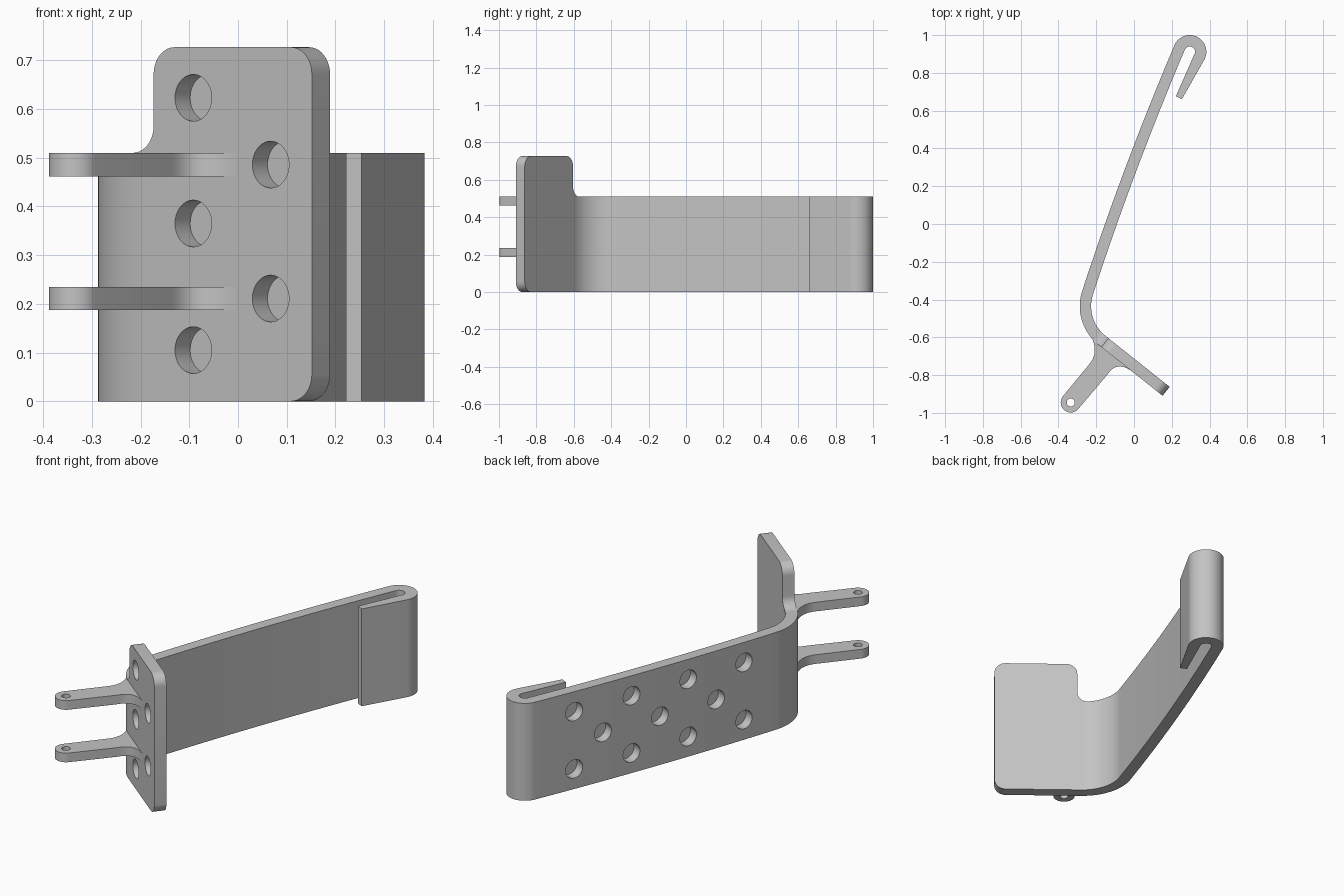
import bpy, bmesh
from math import cos, sin, radians
from mathutils import Vector, Matrix

if "Cube" in bpy.data.objects:
    bpy.data.objects.remove(bpy.data.objects["Cube"])

grey = bpy.data.materials.new("light_grey")
grey.use_nodes = True
grey.diffuse_color = (0.55, 0.55, 0.55, 1)
grey.node_tree.nodes["Principled BSDF"].inputs["Base Color"].default_value = grey.diffuse_color


def arc(c, r, start, end, n):
    angles = [radians(start + (end - start) * i / n) for i in range(n + 1)]
    return [Vector((c[0] + r * cos(a), c[1] + r * sin(a))) for a in angles]


def bezier(p, c, q, n=10):
    p, c, q = Vector(p), Vector(c), Vector(q)
    ts = [i / n for i in range(n + 1)]
    return [p * (1 - t) ** 2 + c * 2 * t * (1 - t) + q * t * t for t in ts]


def add_object(name, bm):
    mesh = bpy.data.meshes.new(name)
    bmesh.ops.recalc_face_normals(bm, faces=bm.faces[:])
    bm.to_mesh(mesh)
    bm.free()
    mesh.materials.append(grey)
    ob = bpy.data.objects.new(name, mesh)
    bpy.context.collection.objects.link(ob)
    return ob


def prism(name, outline, depth, matrix):
    """Extrude a flat outline along the local z axis of a matrix."""
    bm = bmesh.new()
    face = bm.faces.new([bm.verts.new((p[0], p[1], 0)) for p in outline])
    made = bmesh.ops.extrude_face_region(bm, geom=[face])["geom"]
    tops = [v for v in made if isinstance(v, bmesh.types.BMVert)]
    bmesh.ops.translate(bm, verts=tops, vec=(0, 0, depth))
    bm.transform(matrix)
    return add_object(name, bm)


def drill(ob, holes, radius, depth):
    """Cut round holes; each is a centre and an axis, reaching depth both ways."""
    bm = bmesh.new()
    for centre, axis in holes:
        turn = Vector(axis).to_track_quat("Z", "Y").to_matrix().to_4x4()
        bmesh.ops.create_cone(bm, cap_ends=True, segments=40, radius1=radius, radius2=radius,
                              depth=2 * depth, matrix=Matrix.Translation(centre) @ turn)
    cutter = add_object("hole_cutter", bm)
    cutter.hide_render = True
    mod = ob.modifiers.new("holes", "BOOLEAN")
    mod.operation, mod.solver, mod.object = "DIFFERENCE", "EXACT", cutter
    bpy.context.view_layer.objects.active = ob
    bpy.ops.object.modifier_apply(modifier=mod.name)
    bpy.data.objects.remove(cutter)


# Shared dimensions
BEND, HOOK = Vector((-0.027, -0.435)), Vector((0.295, 0.912))
R_BEND, R_HOOK, THICK = 0.26, 0.088, 0.06
A_PLATE, A_LOW, A_TOP = 231.5, 162, 157
HEIGHT, TALL, HOLE, HOLE_DEPTH = 0.51, 0.727, 0.048, 0.05


def bowed(p, q, n=24):
    side = Vector((p.y - q.y, q.x - p.x)).normalized()
    return [p.lerp(q, t) + side * 0.06 * t * (1 - t) for t in (i / n for i in range(n + 1))]


# Long strip with the bend at one end and the hook at the other
outer_bend = arc(BEND, R_BEND, A_PLATE, A_LOW, 24)
outer_hook = arc(HOOK, R_HOOK, A_TOP, -29.6, 40)
inner_hook = arc(HOOK, R_HOOK - THICK, -23.8, A_TOP, 24)
inner_bend = arc(BEND, R_BEND - THICK, A_LOW, A_PLATE, 24)
outer_side = bowed(outer_bend[-1], outer_hook[0])
inner_side = bowed(inner_bend[0], inner_hook[-1])[::-1]
outline = (outer_bend + outer_side[1:-1] + outer_hook + [(0.254, 0.661), (0.222, 0.677)]
           + inner_hook + inner_side[1:-1] + inner_bend)
strip = prism("hooked_strip", outline, HEIGHT, Matrix())

# Staggered blind holes on the outer side of the strip
holes = []
length = (outer_side[-1] - outer_side[0]).length
for k in range(7):
    t = (0.19 + 0.163 * k) / length
    p = outer_side[0].lerp(outer_side[-1], t)
    a = radians(A_LOW + (A_TOP - A_LOW) * t)
    axis = Vector((cos(a), sin(a), 0))
    p = p + axis.xy * 0.06 * t * (1 - t)
    for z in ([0.255] if k % 2 else [0.105, 0.405]):
        holes.append(((p.x, p.y, z), axis))
drill(strip, holes, HOLE, HOLE_DEPTH)

# Tall end plate, drawn flat along its own length and height
a = radians(A_PLATE)
front = Vector((cos(a), sin(a), 0))
along = Vector((-sin(a), cos(a), 0))
start = outer_bend[0].to_3d()
frame = Matrix.Translation(start) @ Matrix((along, (0, 0, 1), -front)).transposed().to_4x4()
r, end, left = 0.055, 0.435, 0.02
plate_outline = ([(0, 0)] + arc((end - r, r), r, -90, 0, 10)
                 + arc((end - r, TALL - r), r, 0, 90, 10)
                 + arc((left + r, TALL - r), r, 90, 180, 10)
                 + arc((left - r, HEIGHT + r), r, 0, -90, 10) + [(0, HEIGHT)])
plate = prism("end_plate", plate_outline, THICK, frame)
spots = [(0.124, z) for z in (0.105, 0.365, 0.623)] + [(0.327, z) for z in (0.211, 0.486)]
drill(plate, [(start + along * s + Vector((0, 0, z)), front) for s, z in spots], HOLE, HOLE_DEPTH)

# Pair of flared arms with a pin hole at the tip
PIN = Vector((-0.335, -0.945))
tip = arc(PIN, 0.053, 141.5, 321.5, 24)
arm_outline = (tip + bezier((-0.143, -0.8), (-0.09, -0.717), (-0.005, -0.785))
               + [(0.01, -0.765), (-0.17, -0.62), (-0.2, -0.6)]
               + bezier((-0.22, -0.61), (-0.19, -0.685), (-0.235, -0.74)))
arms = []
for name, z in (("lower_arm", 0.187), ("upper_arm", 0.462)):
    arm = prism(name, arm_outline, 0.048, Matrix.Translation((0, 0, z)))
    drill(arm, [((PIN.x, PIN.y, z), (0, 0, 1))], 0.021, 0.1)
    arms.append(arm)

# Smooth the round parts, keep the edges sharp
for ob in [strip, plate] + arms:
    bpy.ops.object.select_all(action="DESELECT")
    ob.select_set(True)
    bpy.context.view_layer.objects.active = ob
    bpy.ops.object.shade_smooth_by_angle(angle=radians(30))
